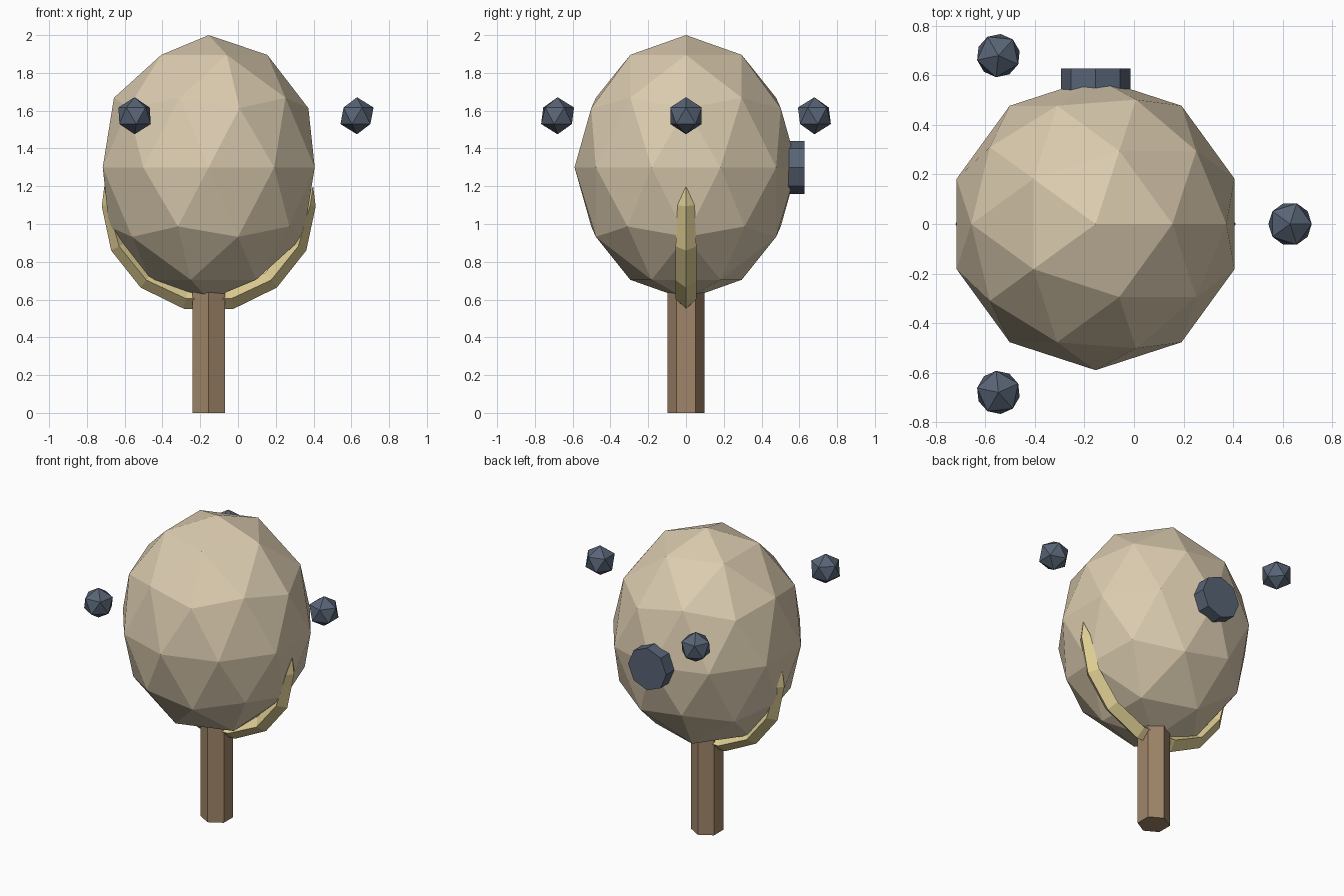
import bpy, bmesh, math
from mathutils import Matrix, Vector

if "Cube" in bpy.data.objects:
    bpy.data.objects.remove(bpy.data.objects["Cube"])

CX = -0.155  # axis of the main body


def material(name, rgb):
    m = bpy.data.materials.new(name)
    m.diffuse_color = (*rgb, 1)
    m.use_nodes = True
    m.node_tree.nodes["Principled BSDF"].inputs["Base Color"].default_value = m.diffuse_color
    return m


sand = material("pale sand", (0.71, 0.60, 0.43))
straw = material("straw yellow", (0.73, 0.61, 0.29))
slate = material("dark slate", (0.098, 0.127, 0.180))
wood = material("brown wood", (0.35, 0.235, 0.142))


def finish(bm, name, mat):
    bmesh.ops.recalc_face_normals(bm, faces=bm.faces)
    me = bpy.data.meshes.new(name)
    bm.to_mesh(me)
    bm.free()
    me.materials.append(mat)
    ob = bpy.data.objects.new(name, me)
    bpy.context.collection.objects.link(ob)
    return ob


def ico(name, mat, subdiv, loc, scale, turn=0):
    bm = bmesh.new()
    mtx = (Matrix.Translation(loc) @ Matrix.Rotation(turn, 4, 'Z')
           @ Matrix.Diagonal((*scale, 1)))
    bmesh.ops.create_icosphere(bm, subdivisions=subdiv, radius=1, matrix=mtx)
    return finish(bm, name, mat)


def prism(name, mat, sides, radius, depth, loc, rot):
    bm = bmesh.new()
    bmesh.ops.create_cone(bm, cap_ends=True, segments=sides, radius1=radius,
                          radius2=radius, depth=depth,
                          matrix=Matrix.Translation(loc) @ rot)
    return finish(bm, name, mat)


# Egg-shaped body
ico("body", sand, 2, (CX, 0, 1.3), (0.59, 0.59, 0.70))

# Six-sided stem, one corner facing the front
bm = bmesh.new()
rings = []
for z in (0, 0.66):
    rings.append([bm.verts.new((CX + 0.098 * math.sin(i * math.pi / 3),
                                0.098 * math.cos(i * math.pi / 3), z)) for i in range(6)])
for i in range(6):
    j = (i + 1) % 6
    bm.faces.new((rings[0][i], rings[0][j], rings[1][j], rings[1][i]))
bm.faces.new(rings[0])
bm.faces.new(rings[1])
finish(bm, "stem", wood)

# Octagonal plug on the back
prism("back_plug", slate, 8, 0.14, 0.12, (CX, 0.568, 1.3),
      Matrix.Rotation(math.pi / 2, 4, 'X'))

# Three floating beads around the body
for k in range(3):
    a = k * math.tau / 3
    ico(f"bead_{k + 1}", slate, 1,
        (CX + 0.785 * math.cos(a), 0.785 * math.sin(a), 1.573), (0.098,) * 3, a)

# Curved side prongs: (offset, height, in-plane radius, sideways radius)
PATH = [(0.06, 0.605, 0.055, 0.056), (0.12, 0.605, 0.055, 0.056),
        (0.33, 0.703, 0.050, 0.056), (0.474, 0.882, 0.048, 0.055),
        (0.537, 1.10, 0.030, 0.045)]
TIP = (0.553, 1.2)


def prong(name, side):
    bm = bmesh.new()
    pts = [Vector((p[0], p[1])) for p in PATH] + [Vector(TIP)]
    rings = []
    for i, (x, z, a, b) in enumerate(PATH):
        d = (pts[i + 1] - pts[i]).normalized()
        if i:
            d = (d + (pts[i] - pts[i - 1]).normalized()).normalized()
        n = Vector((d.y, -d.x)) * a  # outward normal in the prong's plane
        rings.append([bm.verts.new((CX + side * (x + s * n.x), t * b, z + s * n.y))
                      for s, t in ((1, 0), (0, 1), (-1, 0), (0, -1))])
    tip = bm.verts.new((CX + side * TIP[0], 0, TIP[1]))
    for i in range(4):
        j = (i + 1) % 4
        for r, q in zip(rings, rings[1:]):
            bm.faces.new((r[i], r[j], q[j], q[i]))
        bm.faces.new((rings[-1][i], rings[-1][j], tip))
    bm.faces.new(rings[0])
    finish(bm, name, straw)


prong("right_prong", 1)
prong("left_prong", -1)
